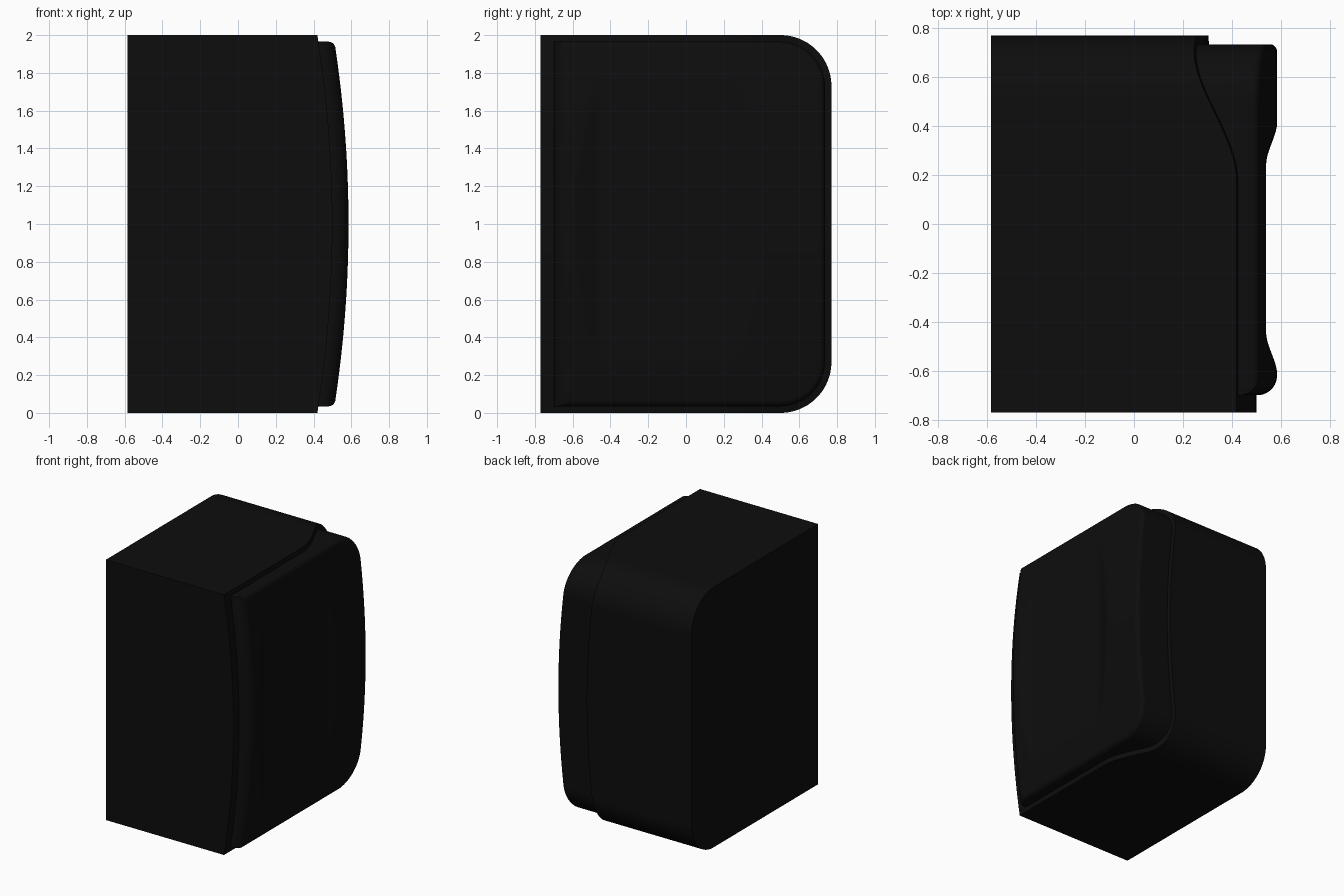
import bpy, bmesh, math

if "Cube" in bpy.data.objects:
    bpy.data.objects.remove(bpy.data.objects["Cube"])

black = bpy.data.materials.new("black_plastic")
black.diffuse_color = (0.004, 0.004, 0.004, 1)
black.use_nodes = True
black.node_tree.nodes["Principled BSDF"].inputs["Base Color"].default_value = black.diffuse_color


def smoothstep(a, b, t):
    t = min(1, max(0, (t - a) / (b - a)))
    return t * t * (3 - 2 * t)


def bulge(z):
    return 0.08 * (1 - (z - 1) ** 2)


def half_height(y, y1, h, r):
    """Half height of an outline with two rounded corners at +y."""
    k = max(0, y - (y1 - r))
    return h - r + math.sqrt(max(0, r * r - k * k))


def drop(d, r):
    """Depth of a rounded edge at distance d from the outline."""
    k = min(r, max(0, r - d))
    return r - math.sqrt(r * r - k * k)


def slab(name, y0, y1, h, r, front, back, ny=90, nz=64):
    """Closed solid between two x = f(y, z) sheets over a rounded outline."""
    bm = bmesh.new()
    sheets = []
    for f in (front, back):
        sheet = []
        for i in range(ny + 1):
            y = (y0 + y1) / 2 - math.cos(math.pi * i / ny) * (y1 - y0) / 2
            hh = half_height(y, y1, h, r)
            col = []
            for j in range(nz + 1):
                z = 1 - math.cos(math.pi * j / nz) * hh
                col.append(bm.verts.new((f(y, z), y, z)))
            sheet.append(col)
        sheets.append(sheet)
        for i in range(ny):
            for j in range(nz):
                bm.faces.new((sheet[i][j], sheet[i + 1][j],
                              sheet[i + 1][j + 1], sheet[i][j + 1]))
    # Side walls joining the two sheets
    rim = ([(i, 0) for i in range(ny)] + [(ny, j) for j in range(nz)]
           + [(i, nz) for i in range(ny, 0, -1)] + [(0, j) for j in range(nz, 0, -1)])
    a, b = sheets
    for (i, j), (k, l) in zip(rim, rim[1:] + rim[:1]):
        bm.faces.new((a[i][j], a[k][l], b[k][l], b[i][j]))
    bmesh.ops.recalc_face_normals(bm, faces=bm.faces)
    me = bpy.data.meshes.new(name)
    bm.to_mesh(me)
    bm.free()
    ob = bpy.data.objects.new(name, me)
    bpy.context.collection.objects.link(ob)
    me.materials.append(black)
    bpy.ops.object.select_all(action='DESELECT')
    ob.select_set(True)
    bpy.context.view_layer.objects.active = ob
    bpy.ops.object.shade_smooth_by_angle(angle=math.radians(35))
    return ob


# Main housing: bowed mating face that sweeps back towards +y
def seam(y, z):
    return 0.42 - 0.195 * smoothstep(0.17, 0.77, y) + bulge(z)


slab("housing", -0.77, 0.77, 1.0, 0.27, seam, lambda y, z: -0.585)

# Inset cover: bowed face with a flat-floored recess and rounded rim
Y0, Y1, H, R = -0.70, 0.735, 0.965, 0.235


def cover_face(y, z):
    u = abs(z - 1)
    ky, kz = y - (Y1 - R), u - (H - R)
    d = R - math.hypot(ky, kz) if ky > 0 and kz > 0 else min(Y1 - y, H - u)
    rise = max(smoothstep(0.24, 0.42, y), smoothstep(-0.44, -0.62, y))
    x = min(0.505 + bulge(z), 0.54 + 0.046 * rise)
    return x - max(drop(d, 0.03), drop(y - Y0, 0.08))


slab("cover", Y0, Y1, H, R, cover_face, lambda y, z: seam(y, z) - 0.03)
